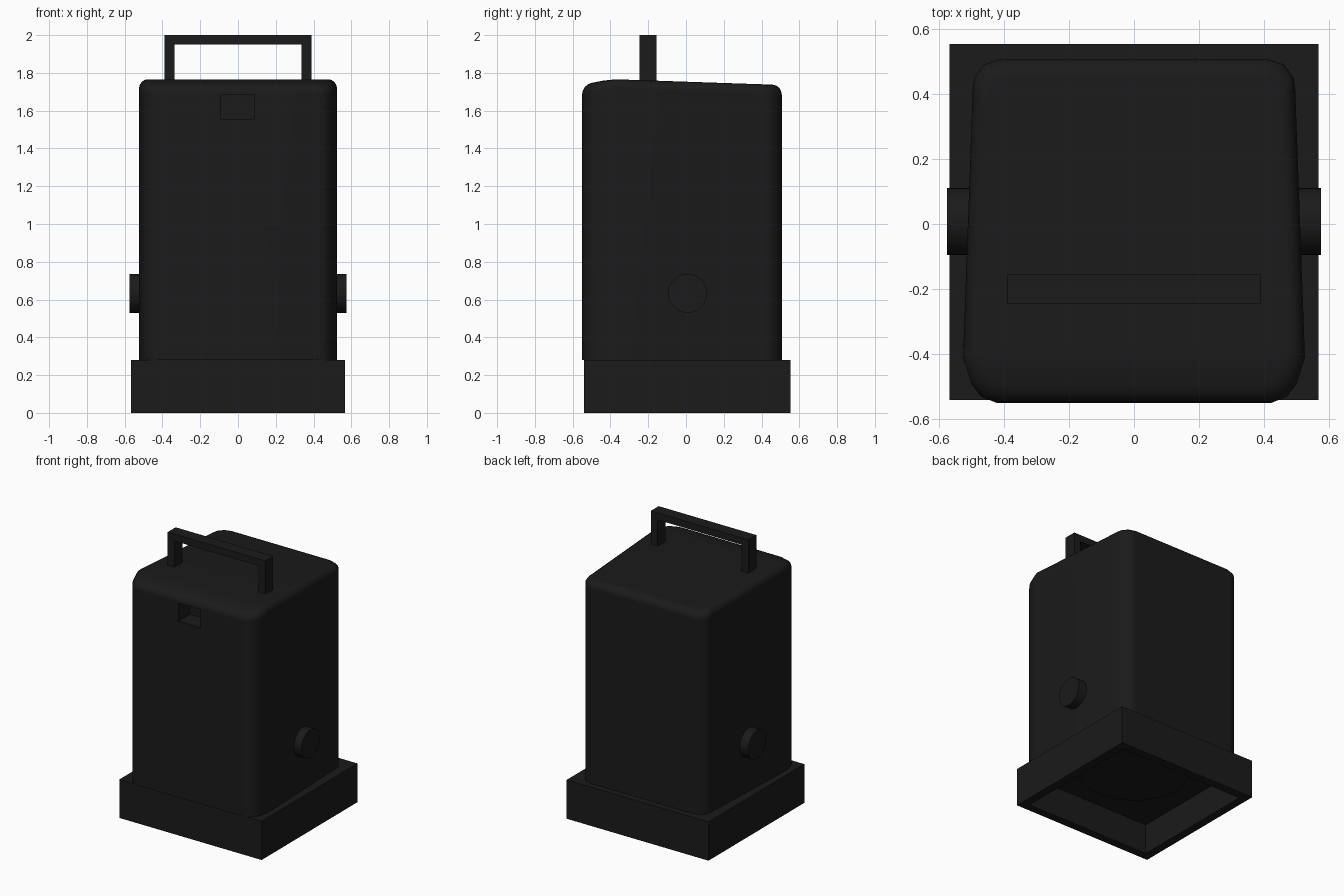
import bpy, bmesh, math
from mathutils import Matrix

cube = bpy.data.objects.get("Cube")
if cube:
    bpy.data.objects.remove(cube, do_unlink=True)

black = bpy.data.materials.new("matte black")
black.use_nodes = True
color = (0.0105, 0.0105, 0.0105, 1)
black.diffuse_color = color
black.node_tree.nodes["Principled BSDF"].inputs["Base Color"].default_value = color


def finish(name, bm):
    bmesh.ops.recalc_face_normals(bm, faces=bm.faces)
    mesh = bpy.data.meshes.new(name)
    bm.to_mesh(mesh)
    bm.free()
    mesh.materials.append(black)
    ob = bpy.data.objects.new(name, mesh)
    bpy.context.collection.objects.link(ob)
    return ob


def activate(ob):
    bpy.ops.object.select_all(action='DESELECT')
    ob.select_set(True)
    bpy.context.view_layer.objects.active = ob


def smooth(ob, degrees):
    activate(ob)
    bpy.ops.object.shade_smooth_by_angle(angle=math.radians(degrees))


def box(name, lo, hi):
    bm = bmesh.new()
    size = [b - a for a, b in zip(lo, hi)]
    mid = [(a + b) / 2 for a, b in zip(lo, hi)]
    bmesh.ops.create_cube(bm, size=1, matrix=Matrix.Translation(mid) @ Matrix.Diagonal((*size, 1)))
    return finish(name, bm)


def cylinder(name, radius, depth, matrix):
    bm = bmesh.new()
    bmesh.ops.create_cone(bm, cap_ends=True, segments=32, radius1=radius,
                          radius2=radius, depth=depth, matrix=matrix)
    smooth(finish(name, bm), 35)


def cut(ob, cutter):
    activate(ob)
    mod = ob.modifiers.new("cut", 'BOOLEAN')
    mod.object = cutter
    mod.operation = 'DIFFERENCE'
    mod.solver = 'EXACT'
    bpy.ops.object.modifier_apply(modifier=mod.name)
    bpy.data.objects.remove(cutter, do_unlink=True)


def top_height(y):
    # Roof falls gently to the back, and faster at the front lip
    return 1.767 - (0.034 * (y + 0.4) if y > -0.4 else 0.2 * (-0.4 - y))


# Body: tapered rounded plan, lofted upward with a rounded top edge
half = [(.42, -.55), (.47, -.53), (.50, -.49), (.525, -.41),
        (.495, .42), (.49, .45), (.46, .49), (.41, .507)]
outline = half + [(-x, y) for x, y in reversed(half)]
n = len(outline)
bm = bmesh.new()
rings = [[bm.verts.new((x, y, 0.28)) for x, y in outline]]
radius = 0.05
for step in range(5):
    a = math.pi / 8 * step
    inset, drop = radius * (1 - math.cos(a)), radius * (1 - math.sin(a))
    ring = []
    for x, y in outline:
        px = x * (1 - inset / 0.525)
        py = (y + 0.02) * (1 - inset / 0.53) - 0.02
        ring.append(bm.verts.new((px, py, top_height(py) - drop)))
    rings.append(ring)
for r, s in zip(rings, rings[1:]):
    for i in range(n):
        j = (i + 1) % n
        bm.faces.new((r[i], r[j], s[j], s[i]))
bm.faces.new(rings[0])
top = rings[-1]
for i in range(len(half) - 1):
    bm.faces.new((top[i], top[i + 1], top[n - 2 - i], top[n - 1 - i]))
body = finish("body", bm)

# Small square recess in the upper front
cut(body, box("recess_cutter", (-.09, -.7, 1.553), (.085, -.42, 1.685)))
smooth(body, 40)
weighted = body.modifiers.new("flat panels", 'WEIGHTED_NORMAL')
weighted.keep_sharp = True

# Base: open underneath
base = box("base", (-.567, -.54, 0), (.567, .553, .28))
cut(base, box("cavity_cutter", (-.505, -.48, -.1), (.505, .49, .22)))
cylinder("underside_disc", .36, .008, Matrix.Translation((0, .005, .218)))

# Side knobs
for side, sx in (("left", 1), ("right", -1)):
    cylinder(side + "_knob", .103, .12,
             Matrix.Translation((sx * .514, .008, .633)) @ Matrix.Rotation(math.pi / 2, 4, 'Y'))

# Carry handle: an upright frame with an open middle
handle = box("handle", (-.39, -.245, 1.72), (.39, -.155, 2))
cut(handle, box("handle_cutter", (-.335, -.4, 1.6), (.335, 0, 1.95)))
